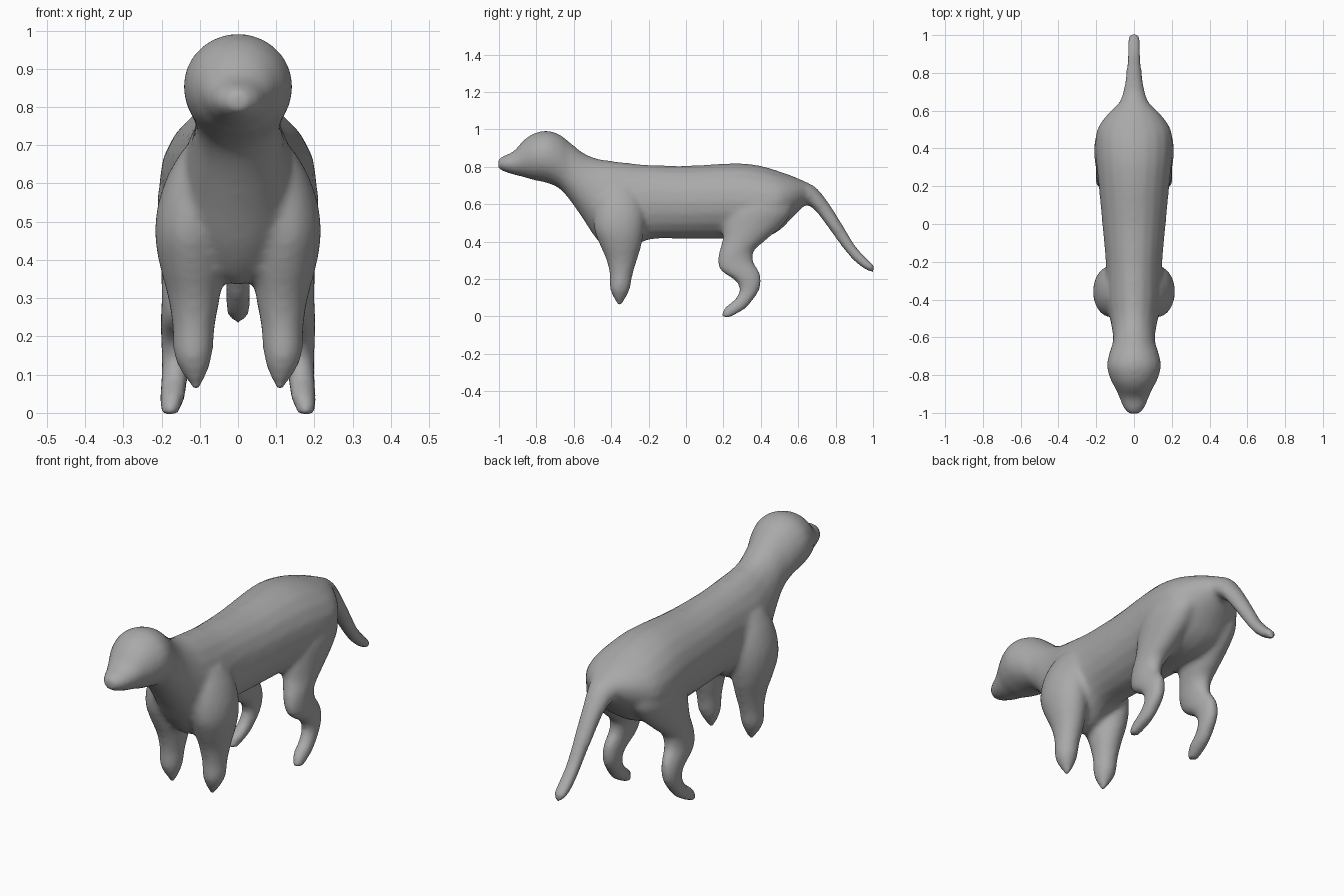
import bpy, bmesh, math
from mathutils import Vector

bm = bmesh.new()
SIDES = 20


def spline(rows, steps=4):
    # Catmull-Rom through the section rows
    out = []
    for i in range(len(rows) - 1):
        p0, p1 = rows[max(i - 1, 0)], rows[i]
        p2, p3 = rows[i + 1], rows[min(i + 2, len(rows) - 1)]
        for s in range(steps):
            t = s / steps
            out.append([0.5 * (2 * b + (c - a) * t + (2 * a - 5 * b + 4 * c - d) * t * t
                               + (3 * b - a - 3 * c + d) * t ** 3)
                        for a, b, c, d in zip(p0, p1, p2, p3)])
    return out + [list(rows[-1])]


def loft(rows, place):
    # place(row, cos, sin) gives a point of the section
    rings = []
    for r in spline(rows):
        rings.append([bm.verts.new(place(r, math.cos(2 * math.pi * k / SIDES),
                                         math.sin(2 * math.pi * k / SIDES)))
                      for k in range(SIDES)])
    for a, b in zip(rings, rings[1:]):
        for k in range(SIDES):
            n = (k + 1) % SIDES
            bm.faces.new((a[k], a[n], b[n], b[k]))
    bm.faces.new(rings[0])
    bm.faces.new(rings[-1])


def upright(r, c, s):
    y, top, bottom, w = r
    return Vector((w * c, y, (top + bottom) / 2 + (top - bottom) / 2 * s))


# head, neck and trunk: y, top, bottom, half width
loft([(-1.005, .842, .79, .025), (-.975, .858, .775, .055), (-.92, .885, .757, .078),
      (-.87, .94, .745, .10), (-.82, .975, .73, .126), (-.75, .993, .715, .144),
      (-.68, .975, .685, .13), (-.62, .93, .62, .112), (-.55, .875, .52, .118),
      (-.48, .845, .415, .133), (-.40, .832, .34, .15), (-.32, .822, .345, .152),
      (-.20, .81, .41, .15), (0, .805, .415, .168), (.20, .817, .415, .187),
      (.32, .817, .41, .20), (.42, .80, .42, .205), (.5, .775, .46, .195),
      (.57, .75, .53, .15), (.63, .725, .59, .09)], upright)

# tail
loft([(.52, .75, .55, .13), (.60, .735, .58, .10), (.65, .715, .595, .075),
      (.70, .685, .555, .058), (.76, .61, .475, .047), (.84, .485, .365, .038),
      (.90, .385, .295, .035), (.96, .315, .25, .035), (1.005, .275, .232, .025)], upright)

# front legs: z, x centre, half width, y front, y back
front = [(.058, .108, .008, -.365, -.345), (.14, .117, .048, -.405, -.302),
         (.22, .116, .055, -.408, -.286), (.30, .115, .068, -.425, -.262),
         (.38, .12, .084, -.46, -.238), (.46, .125, .092, -.49, -.225),
         (.54, .115, .096, -.495, -.22), (.62, .095, .09, -.485, -.23),
         (.69, .07, .075, -.46, -.26)]
# hind legs: same columns
hind = [(-.005, .18, .024, .192, .235), (.04, .172, .034, .20, .315),
        (.09, .166, .036, .26, .36), (.14, .163, .037, .285, .392),
        (.19, .161, .041, .265, .403), (.24, .157, .046, .19, .393),
        (.29, .15, .05, .168, .362), (.35, .143, .058, .178, .364),
        (.41, .133, .07, .195, .43), (.49, .125, .083, .20, .52),
        (.57, .12, .09, .22, .57), (.66, .10, .085, .26, .56), (.73, .08, .06, .32, .50)]
for side in (-1, 1):
    for rows in (front, hind):
        loft(rows, lambda r, c, s: Vector((side * (r[1] + r[2] * c),
                                           (r[3] + r[4]) / 2 + (r[4] - r[3]) / 2 * s, r[0])))

bmesh.ops.recalc_face_normals(bm, faces=bm.faces)
mesh = bpy.data.meshes.new("animal_body")
bm.to_mesh(mesh)
bm.free()
body = bpy.data.objects.new("animal_body", mesh)
bpy.context.collection.objects.link(body)

# darker grey skin
skin = bpy.data.materials.new("dark_grey")
skin.diffuse_color = (.4, .4, .4, 1)
mesh.materials.append(skin)

# fuse the parts into one soft skin
fuse = body.modifiers.new("fuse", 'REMESH')
fuse.mode = 'VOXEL'
fuse.voxel_size = .013
fuse.use_smooth_shade = True
soft = body.modifiers.new("soften", 'SMOOTH')
soft.factor = .5
soft.iterations = 8
